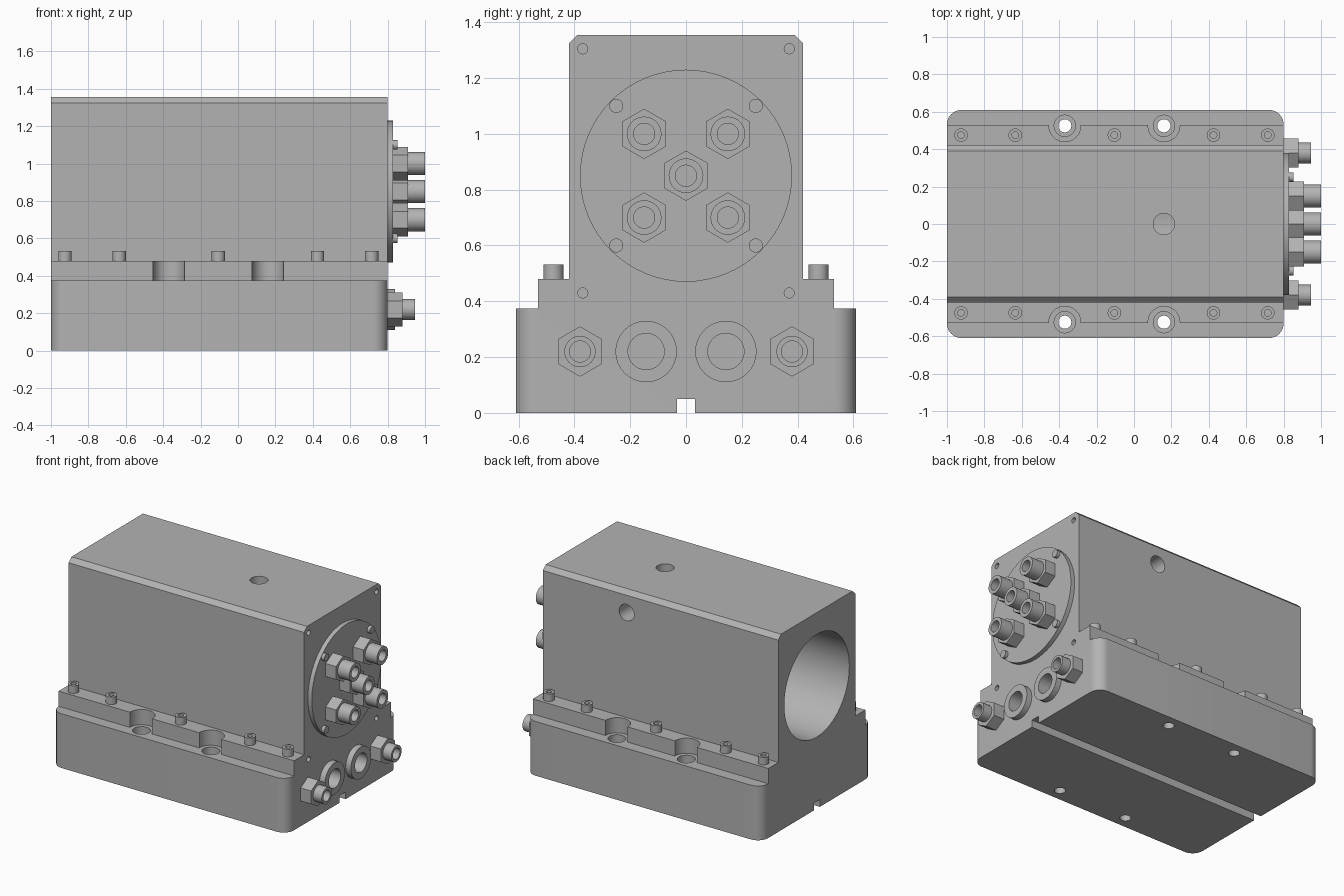
import bpy, bmesh
from math import pi, radians
from mathutils import Matrix, Vector

cube = bpy.data.objects.get("Cube")
if cube:
    bpy.data.objects.remove(cube, do_unlink=True)

steel = bpy.data.materials.new("grey_steel")
steel.use_nodes = True
GREY = (0.45, 0.45, 0.45, 1)
steel.diffuse_color = GREY
steel.node_tree.nodes["Principled BSDF"].inputs["Base Color"].default_value = GREY

BACK, FRONT = -1.0, 0.8          # ends of the block along x
TURN = {"Z": Matrix(), "X": Matrix.Rotation(pi / 2, 4, "Y"),
        "Y": Matrix.Rotation(-pi / 2, 4, "X")}


def make_object(name, bm):
    bmesh.ops.recalc_face_normals(bm, faces=bm.faces[:])
    mesh = bpy.data.meshes.new(name)
    bm.to_mesh(mesh)
    bm.free()
    mesh.materials.append(steel)
    obj = bpy.data.objects.new(name, mesh)
    bpy.context.collection.objects.link(obj)
    return obj


def lathe(name, profile, place, axis="X", sides=32):
    """Revolve (radius, height) points about the given axis."""
    bm = bmesh.new()
    verts = [bm.verts.new((r, 0, h)) for r, h in profile]
    edges = [bm.edges.new(pair) for pair in zip(verts, verts[1:])]
    bmesh.ops.spin(bm, geom=verts + edges, cent=(0, 0, 0), axis=(0, 0, 1),
                   angle=2 * pi, steps=sides)
    bmesh.ops.remove_doubles(bm, verts=bm.verts[:], dist=1e-4)
    bmesh.ops.transform(bm, matrix=TURN[axis], verts=bm.verts[:])
    obj = make_object(name, bm)
    obj.location = place
    return obj


def rod(name, radius, length, place, axis="X", sides=32):
    return lathe(name, [(0, 0), (radius, 0), (radius, length), (0, length)],
                 place, axis, sides)


def cut(target, radius, length, place, axis="X", sides=32):
    """Drill a round hole and discard the drill."""
    drill = rod("drill", radius, length, place, axis, sides)
    drill.hide_render = True
    mod = target.modifiers.new("hole", "BOOLEAN")
    mod.operation, mod.solver, mod.object = "DIFFERENCE", "EXACT", drill
    bpy.context.view_layer.update()
    bpy.context.view_layer.objects.active = target
    bpy.ops.object.modifier_apply(modifier=mod.name)
    bpy.data.objects.remove(drill, do_unlink=True)


def smooth(obj):
    bpy.ops.object.select_all(action="DESELECT")
    obj.select_set(True)
    bpy.context.view_layer.objects.active = obj
    bpy.ops.object.shade_smooth_by_angle(angle=radians(30))


def copy(obj, place):
    twin = obj.copy()
    twin.location = place
    bpy.context.collection.objects.link(twin)


def repeat(obj, places):
    smooth(obj)
    obj.location = places[0]
    for place in places[1:]:
        copy(obj, place)


# Block: stepped section with keyway, extruded along x, foot corners rounded
half = [(0.033, 0.05), (0.033, 0), (0.61, 0), (0.61, 0.375), (0.53, 0.375),
        (0.53, 0.48), (0.42, 0.48), (0.42, 1.325), (0.39, 1.355)]
section = half + [(-y, z) for y, z in reversed(half)]
bm = bmesh.new()
end = bm.faces.new([bm.verts.new((BACK, y, z)) for y, z in section])
out = bmesh.ops.extrude_face_region(bm, geom=[end])
bmesh.ops.translate(bm, vec=(FRONT - BACK, 0, 0),
                    verts=[v for v in out["geom"] if isinstance(v, bmesh.types.BMVert)])
corners = [e for e in bm.edges
           if all(abs(v.co.y) > 0.6 for v in e.verts)
           and abs(e.verts[0].co.z - e.verts[1].co.z) > 0.1]
bmesh.ops.bevel(bm, geom=corners, offset=0.078, segments=8, profile=0.5,
                affect="EDGES", clamp_overlap=False)
block = make_object("valve_block", bm)

# Main bore and the two ports that lead into it
cut(block, 0.355, FRONT - BACK + 0.08, (BACK - 0.1, 0, 0.85), "X", 64)
cut(block, 0.057, 0.3, (0.16, 0, 1.15), "Z")
cut(block, 0.057, 0.5, (0.16, 0, 1.205), "Y")

# Mounting holes: pocket in the step, counterbore, through hole
for x in (-0.37, 0.16):
    for y in (-0.525, 0.525):
        cut(block, 0.085, 0.3, (x, y, 0.375), "Z")
        cut(block, 0.057, 0.3, (x, y, 0.25), "Z")
        cut(block, 0.035, 0.5, (x, y, -0.1), "Z")

# Holes in the end face
for side in (-1, 1):
    for z in (0.43, 1.305):
        cut(block, 0.018, 0.2, (FRONT - 0.1, side * 0.37, z))
    cut(block, 0.065, 0.6, (FRONT - 0.5, side * 0.143, 0.22))
smooth(block)

# End cover with its four screws
cover = rod("end_cover", 0.38, 0.03, (FRONT, 0, 0.85), "X", 64)
smooth(cover)
screw = rod("cover_screw", 0.025, 0.022, (0, 0, 0))
repeat(screw, [(FRONT + 0.03, y, 0.85 + z) for y in (-0.25, 0.25) for z in (-0.25, 0.25)])

# Port collars
collar = lathe("port_collar", [(0.065, -0.01), (0.11, -0.01), (0.11, 0.04),
                               (0.065, 0.04), (0.065, -0.01)], (0, 0, 0))
repeat(collar, [(FRONT, y, 0.22) for y in (-0.143, 0.143)])


def fittings(name, outer, length, places):
    """Hexagon nuts with a hollow stub in each."""
    nut = rod(name + "_nut", 0.09, 0.08, (0, 0, 0), "X", 6)
    cut(nut, 0.038, 0.12, (0.01, 0, 0))
    stub = lathe(name + "_stub", [(0.038, 0.08), (outer, 0.08), (outer, length),
                                  (0.038, length), (0.038, 0.08)], (0, 0, 0))
    repeat(nut, places)
    repeat(stub, places)


# Five fittings on the cover, two on the foot
fittings("cover_fitting", 0.062, 0.17,
         [(FRONT + 0.03, 0, 0.85)] + [(FRONT + 0.03, y, 0.85 + z)
                                      for y in (-0.15, 0.15) for z in (-0.15, 0.15)])
fittings("foot_fitting", 0.056, 0.145, [(FRONT, y, 0.22) for y in (-0.38, 0.38)])

# Socket bolts along both steps
bolt = lathe("step_bolt", [(0, 0), (0.036, 0), (0.036, 0.052), (0.018, 0.052),
                           (0.018, 0.02), (0, 0.02)], (0, 0, 0), "Z", 24)
repeat(bolt, [(x, y, 0.48) for x in (-0.925, -0.635, -0.105, 0.425, 0.715)
              for y in (-0.475, 0.475)])
